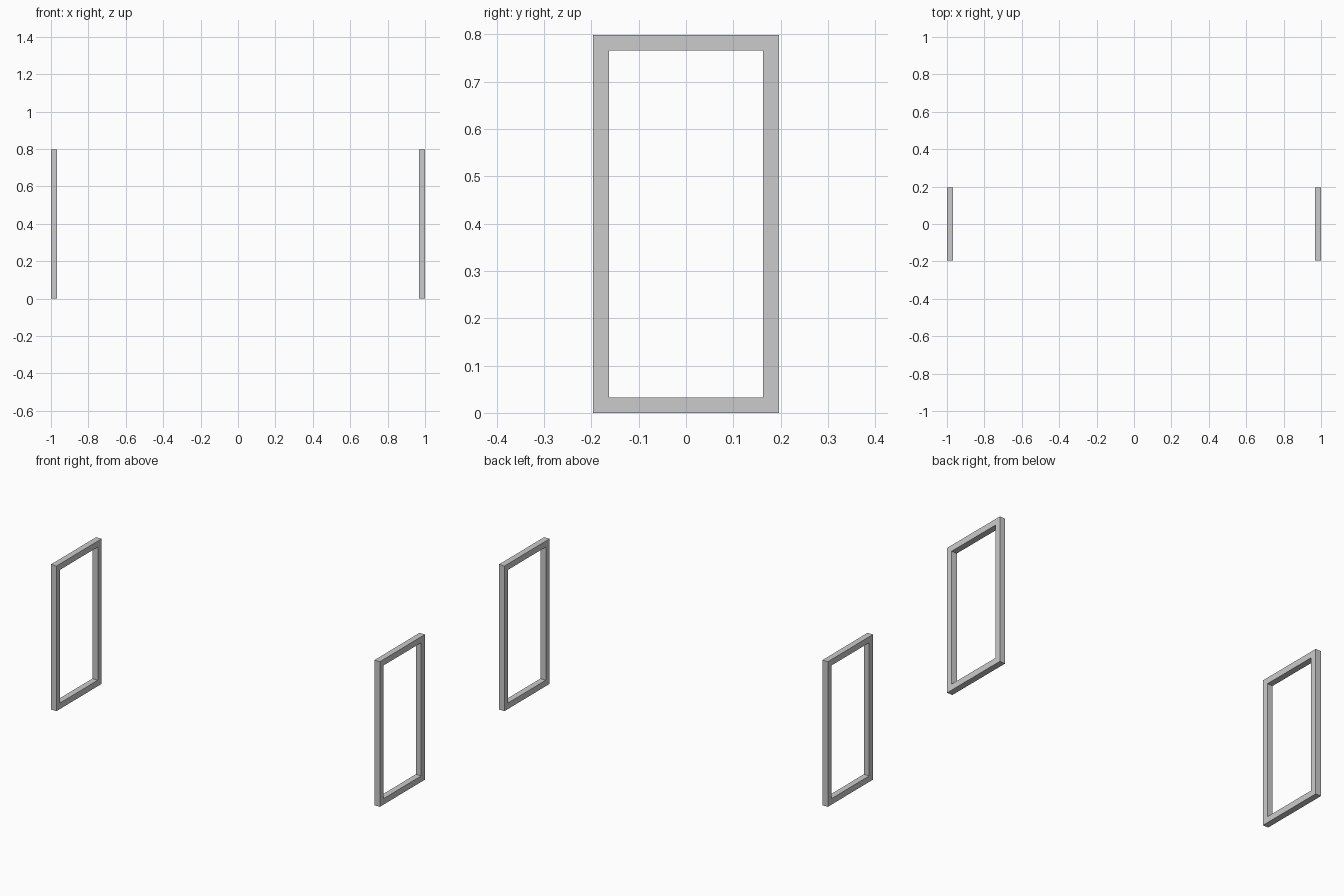
import bpy, bmesh

if "Cube" in bpy.data.objects:
    bpy.data.objects.remove(bpy.data.objects["Cube"])

W, H, T = 0.392, 0.798, 0.033   # frame width (y), height (z), square tube size


def rect_frame(name, x0, x1):
    """Closed rectangular loop of square tube between x0 and x1."""
    bm = bmesh.new()

    def ring(x, inset):
        y, lo, hi = W / 2 - inset, inset, H - inset
        return [bm.verts.new((x, a, b)) for a, b in
                ((-y, lo), (y, lo), (y, hi), (-y, hi))]

    # tube cross-section, swept round the four corners
    rings = [ring(x0, 0), ring(x1, 0), ring(x1, T), ring(x0, T)]
    for i in range(4):
        a, b = rings[i], rings[(i + 1) % 4]
        for j in range(4):
            k = (j + 1) % 4
            bm.faces.new((a[j], a[k], b[k], b[j]))
    bmesh.ops.recalc_face_normals(bm, faces=bm.faces)
    mesh = bpy.data.meshes.new(name)
    bm.to_mesh(mesh)
    bm.free()
    obj = bpy.data.objects.new(name, mesh)
    bpy.context.collection.objects.link(obj)
    return obj


# Pair of table leg frames
rect_frame("left_leg_frame", -1.0, -1.0 + T)
rect_frame("right_leg_frame", 1.0 - T, 1.0)
